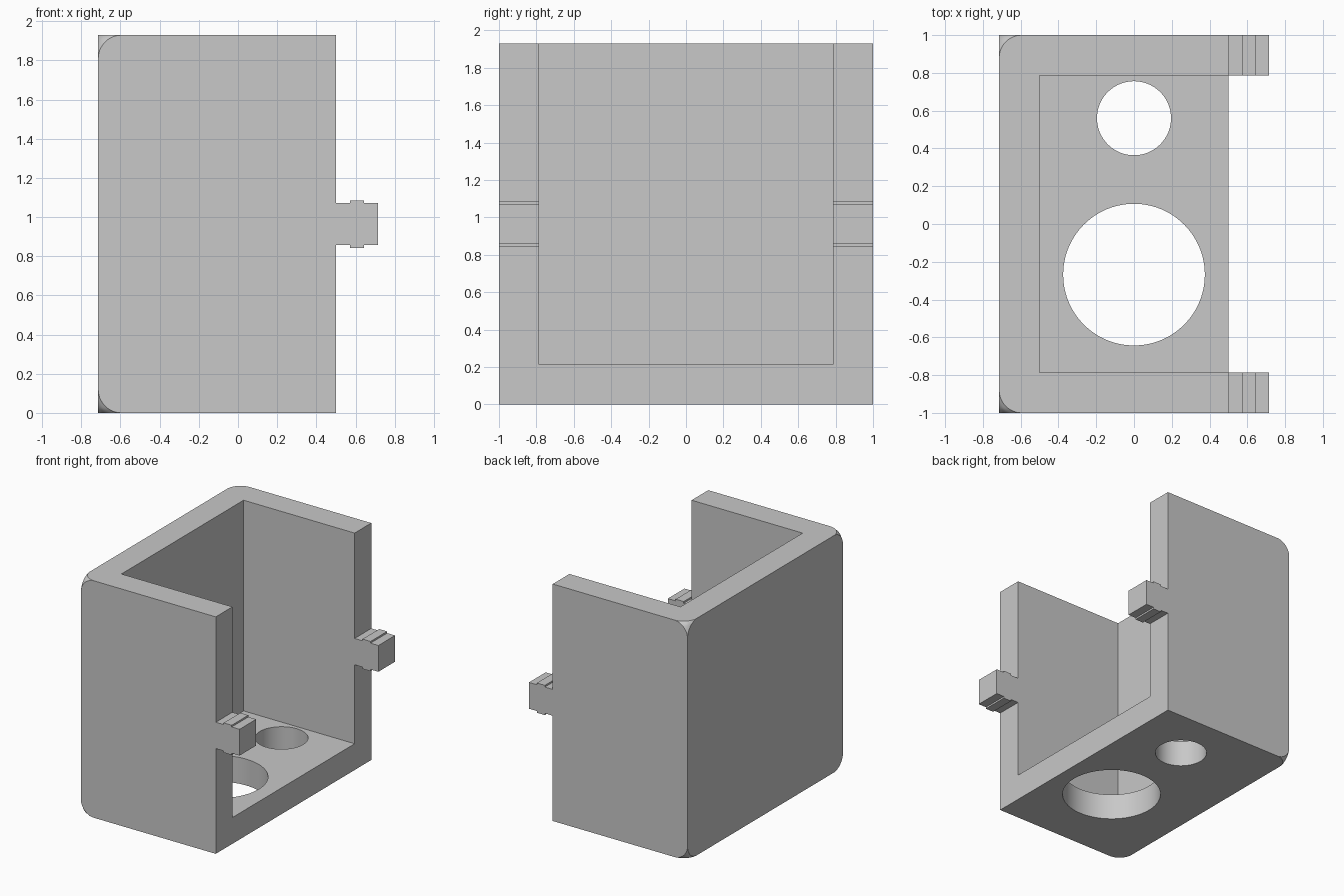
import bpy
import bmesh
from math import radians

if "Cube" in bpy.data.objects:
    bpy.data.objects.remove(bpy.data.objects["Cube"], do_unlink=True)

# Main sizes
BACK, RIM, TIP = -0.714, 0.5, 0.714
WIDTH, HEIGHT, WALL = 1.0, 1.929, 0.214
CORNER = 0.12

grey = bpy.data.materials.new("plain grey")
grey.use_nodes = True
colour = (0.58, 0.58, 0.58, 1)
grey.diffuse_color = colour
grey.node_tree.nodes["Principled BSDF"].inputs["Base Color"].default_value = colour


def make_object(name, bm):
    bmesh.ops.recalc_face_normals(bm, faces=bm.faces[:])
    mesh = bpy.data.meshes.new(name)
    bm.to_mesh(mesh)
    bm.free()
    mesh.materials.append(grey)
    obj = bpy.data.objects.new(name, mesh)
    bpy.context.scene.collection.objects.link(obj)
    return obj


def box(low, high):
    bm = bmesh.new()
    bmesh.ops.create_cube(bm, size=1)
    for v in bm.verts:
        for i in range(3):
            v.co[i] = high[i] if v.co[i] > 0 else low[i]
    return bm


def activate(obj):
    bpy.ops.object.select_all(action="DESELECT")
    obj.select_set(True)
    bpy.context.view_layer.objects.active = obj


def cut(target, cutter):
    cutter.hide_render = True
    mod = target.modifiers.new("cut", "BOOLEAN")
    mod.operation = "DIFFERENCE"
    mod.solver = "EXACT"
    mod.object = cutter
    activate(target)
    bpy.ops.object.modifier_apply(modifier=mod.name)
    bpy.data.objects.remove(cutter, do_unlink=True)


# Housing block: only the four closed-side corner points are rounded
bm = box((BACK, -WIDTH, 0), (RIM, WIDTH, HEIGHT))
corners = [v for v in bm.verts if v.co.x < 0]
bmesh.ops.bevel(bm, geom=corners, offset=CORNER, offset_type="OFFSET",
                segments=12, profile=0.5, affect="VERTICES")
housing = make_object("housing", bm)

# Cavity, open at the top and on the right
inner = WIDTH - WALL
cut(housing, make_object("cavity_cutter",
                         box((BACK + WALL, -inner, WALL), (1, inner, HEIGHT + 1))))

# Round holes through the floor: y position, radius
for y, radius in ((-0.268, 0.375), (0.56, 0.196)):
    bm = bmesh.new()
    bmesh.ops.create_cone(bm, cap_ends=True, segments=96,
                          radius1=radius, radius2=radius, depth=1)
    bmesh.ops.translate(bm, verts=bm.verts, vec=(0, y, 0))
    cut(housing, make_object("hole_cutter", bm))

activate(housing)
bpy.ops.object.shade_smooth_by_angle(angle=radians(30))

# Ridged clip tabs on the open ends of the two side walls
MIDDLE, HALF, RIDGE = 0.964, 0.107, 0.121
upper = [(RIM, HALF), (0.571, HALF), (0.571, RIDGE),
         (0.643, RIDGE), (0.643, HALF), (TIP, HALF)]
outline = upper + [(x, -z) for x, z in reversed(upper)]
for name, start in (("front_clip", -WIDTH), ("back_clip", inner)):
    bm = bmesh.new()
    face = bm.faces.new([bm.verts.new((x, start, MIDDLE + z)) for x, z in outline])
    side = bmesh.ops.extrude_face_region(bm, geom=[face])["geom"]
    moved = [g for g in side if isinstance(g, bmesh.types.BMVert)]
    bmesh.ops.translate(bm, verts=moved, vec=(0, WALL, 0))
    make_object(name, bm)
